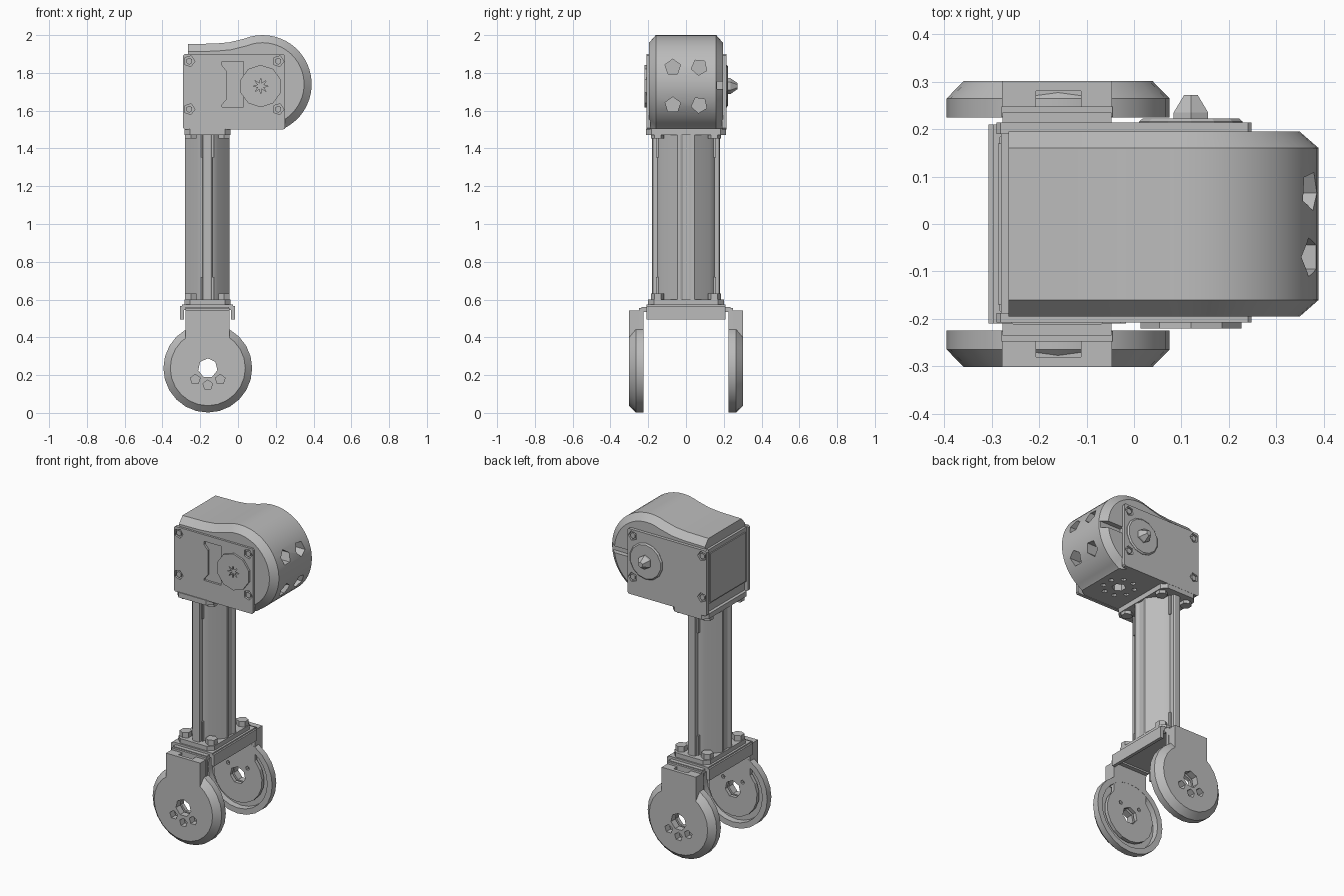
import bpy, bmesh, math

cube = bpy.data.objects.get("Cube")
if cube:
    bpy.data.objects.remove(cube, do_unlink=True)

grey = bpy.data.materials.new("machined_grey")
grey.use_nodes = True
TONE = (0.5, 0.5, 0.5, 1)
grey.diffuse_color = TONE
grey.node_tree.nodes["Principled BSDF"].inputs["Base Color"].default_value = TONE

LEG_X = -0.162            # centre line of leg and fork
WHEEL = (-0.16, 0.237)    # wheel centre in x, z
HUB = (0.12, 1.73)        # joint axis in x, z
place = {"x": lambda a, b, d: (d, a, b),
         "y": lambda a, b, d: (a, d, b),
         "z": lambda a, b, d: (a, b, d)}


def prism(name, pts, axis, lo, hi, lo_insets=(), hi_insets=()):
    """Extrude a flat outline; insets are (thickness, depth) steps on each cap."""
    bm = bmesh.new()
    low = [bm.verts.new(place[axis](a, b, lo)) for a, b in pts]
    high = [bm.verts.new(place[axis](a, b, hi)) for a, b in pts]
    caps = [bm.faces.new(low), bm.faces.new(high)]
    n = len(pts)
    for i in range(n):
        j = (i + 1) % n
        bm.faces.new((low[i], low[j], high[j], high[i]))
    bmesh.ops.recalc_face_normals(bm, faces=bm.faces[:])
    for cap, steps in zip(caps, (lo_insets, hi_insets)):
        for thick, depth in steps:
            bmesh.ops.inset_region(bm, faces=[cap], thickness=thick, depth=depth,
                                   use_even_offset=True)
    me = bpy.data.meshes.new(name)
    bm.to_mesh(me)
    bm.free()
    me.materials.append(grey)
    ob = bpy.data.objects.new(name, me)
    bpy.context.collection.objects.link(ob)
    return ob


def rect(a0, a1, b0, b1):
    return [(a0, b0), (a1, b0), (a1, b1), (a0, b1)]


def arc(c, r, start, end, n):
    angles = [math.radians(start + (end - start) * i / n) for i in range(n + 1)]
    return [(c[0] + r * math.cos(t), c[1] + r * math.sin(t)) for t in angles]


def ngon(c, r, n, turn=90):
    return arc(c, r, turn, turn + 360, n)[:-1]


def chamfered(a0, a1, b0, b1, c):
    return [(a0 + c, b0), (a1 - c, b0), (a1, b0 + c), (a1, b1 - c),
            (a1 - c, b1), (a0 + c, b1), (a0, b1 - c), (a0, b0 + c)]


def cut(ob, cutters):
    """Subtract the cutters, bake the result and discard them."""
    for c in cutters:
        mod = ob.modifiers.new("cut", "BOOLEAN")
        mod.operation = "DIFFERENCE"
        mod.solver = "EXACT"
        mod.object = c
    bpy.context.view_layer.update()
    deps = bpy.context.evaluated_depsgraph_get()
    baked = bpy.data.meshes.new_from_object(ob.evaluated_get(deps))
    ob.modifiers.clear()
    ob.data = baked
    for c in cutters:
        bpy.data.objects.remove(c, do_unlink=True)
    return ob


def mirror_copy(ob, name):
    """Copy a part to the opposite y side."""
    me = ob.data.copy()
    for v in me.vertices:
        v.co.y *= -1
    me.flip_normals()
    bpy.context.collection.objects.link(bpy.data.objects.new(name, me))


def smooth(ob, angle=30):
    bpy.ops.object.select_all(action="DESELECT")
    ob.select_set(True)
    bpy.context.view_layer.objects.active = ob
    bpy.ops.object.shade_smooth_by_angle(angle=math.radians(angle))


# Head shell: flat top running into a round nose, chamfered along top and nose only
outline = [(0.2, 1.45), (-0.32, 1.45), (-0.32, 1.952), (-0.12, 1.955), (-0.045, 1.962)]
outline += arc((0.13, 1.74), 0.26, 112, -62, 24)
shell = prism("head_shell", outline, "y", -0.16, 0.16, [(0.04, 0.035)], [(0.04, 0.035)])
holes = [prism("cutter", rect(-0.4, -0.265, 1.4, 2.1), "y", -0.3, 0.3),
         prism("cutter", rect(-0.4, 0.4, 1.4, 1.503), "y", -0.3, 0.3),
         prism("cutter", rect(0.24, 0.45, 1.715, 1.755), "y", 0.165, 0.3)]
holes += [prism("cutter", ngon((y, z), 0.043, 5, 90 + 30 * i), "x", 0.3, 0.5)
          for i, y in enumerate((-0.07, 0.07)) for z in (1.63, 1.83)]
holes.append(prism("cutter", ngon((0.11, 0), 0.04, 6), "z", 1.4, 1.55))
holes += [prism("cutter", ngon(p, 0.016, 5), "z", 1.4, 1.54)
          for p in ngon((0.11, 0), 0.09, 8, 22)]
smooth(cut(shell, holes), 25)

# Gearbox core behind the shell
prism("gearbox_core", rect(-0.28, 0.2, 1.56, 1.895), "y", -0.192, 0.197)
prism("end_panel", rect(-0.17, 0.17, 1.57, 1.87), "x", -0.287, -0.27)

# Side covers with screw pockets; the front one has a stepped window
SCREWS = [(x, z) for x in (-0.258, 0.213) for z in (1.608, 1.862)]
side_outline = chamfered(-0.29, 0.248, 1.5, 1.9, 0.008)


def pockets(lo, hi):
    return [prism("cutter", ngon(p, 0.03, 5, 70), "y", lo, hi) for p in SCREWS]


back = prism("back_cover", side_outline, "y", 0.19, 0.214)
cut(back, pockets(0.2, 0.3))
front = prism("front_cover", side_outline, "y", -0.208, -0.188)
window = [(-0.06, 1.66), (-0.085, 1.63), (-0.085, 1.62), (0.03, 1.62),
          (0.03, 1.86), (-0.085, 1.86), (-0.085, 1.84), (-0.06, 1.81)]
cut(front, pockets(-0.3, -0.196) + [prism("cutter", window, "y", -0.3, -0.193)])
for name, y0, y1 in (("front_cover_screw", -0.206, -0.19), ("back_cover_screw", 0.19, 0.212)):
    for x, z in SCREWS:
        prism(name, ngon((x, z), 0.018, 6), "y", y0, y1)

# Joint hubs on both sides
front_hub = prism("front_hub", ngon(HUB, 0.112, 10), "y", -0.22, -0.19, [(0.006, 0)])
star = [p for i in range(8) for p in (ngon(HUB, 0.042, 16)[2 * i],
                                      ngon(HUB, 0.015, 16)[2 * i + 1])]
cut(front_hub, [prism("cutter", star, "y", -0.3, -0.205)])
prism("back_hub", ngon(HUB, 0.112, 14), "y", 0.19, 0.216, (), [(0.008, 0.007)])
prism("back_hub_nut", ngon(HUB, 0.042, 6), "y", 0.21, 0.235, (), [(0.022, 0.037)])

# Flanges at both ends of the leg
for name, z0, z1, hy in (("upper_flange", 1.472, 1.503, 0.213),
                         ("lower_flange", 0.572, 0.6, 0.2)):
    prism(name, chamfered(LEG_X - 0.122, LEG_X + 0.122, -hy, hy, 0.03), "z", z0, z1)

# Leg: slim column, flat on the x sides and tapering to a rib front and back
quarter = [(0.11, 0.016), (0.118, 0.03), (0.118, 0.045), (0.088, 0.085), (0.055, 0.125),
           (0.036, 0.145), (0.026, 0.15), (0.024, 0.176), (0.016, 0.181)]
half = quarter + [(-x, y) for x, y in reversed(quarter)]
section = half + [(-x, -y) for x, y in half]
leg = prism("leg_column", [(LEG_X + x, y) for x, y in section], "z", 0.59, 1.48)
smooth(leg, 25)

# Locating tabs and bolts at the leg ends
for s in (-1, 1):
    for z0, z1 in ((0.59, 0.72), (1.352, 1.48)):
        prism("leg_tab", rect(LEG_X - 0.034, LEG_X + 0.034, z0, z1), "y", s * 0.13, s * 0.16)
    for x in (-0.088, 0.088):
        for z0, z1 in ((0.59, 0.632), (1.452, 1.48)):
            prism("flange_bolt", ngon((LEG_X + x, s * 0.15), 0.034, 6), "z", z0, z1)

# Fork: folded top plate with turned-down lips
prism("fork_plate", rect(LEG_X - 0.135, LEG_X + 0.135, -0.21, 0.21), "z", 0.545, 0.573)
for s in (-1, 1):
    edge = LEG_X + s * 0.135
    prism("fork_lip", rect(-0.21, 0.21, 0.495, 0.565), "x", edge - 0.01, edge + 0.01)
    prism("fork_shoulder", rect(LEG_X - 0.115, LEG_X + 0.115, 0.535, 0.56), "y",
          s * 0.2, s * 0.235)


# Fork arms and wheels, built on the back and mirrored to the front
def round_holes(radius, drop):
    spots = [(0, 0, 0.052, 7)]
    spots += [(x, z, radius, 5) for x, z in ((-0.066, drop), (0, drop - 0.03), (0.066, drop))]
    return [prism("cutter", ngon((WHEEL[0] + x, WHEEL[1] + z), r, n), "y", 0.1, 0.4)
            for x, z, r, n in spots]


arm_outline = [(LEG_X - 0.117, 0.555)] + arc(WHEEL, 0.165, 135, 405, 14)
arm_outline += [(LEG_X + 0.117, 0.555)]
arm = cut(prism("back_fork_arm", arm_outline, "y", 0.226, 0.248), round_holes(0.013, 0.06))
wheel = prism("back_wheel", ngon(WHEEL, 0.235, 24), "y", 0.225, 0.265,
              [(0.034, 0), (0.003, -0.035)], [(0.036, 0.037)])
cut(wheel, round_holes(0.027, -0.06))
smooth(wheel, 25)

# Neck cover: hollow behind its outer face
neck = prism("back_wheel_neck", rect(LEG_X - 0.116, LEG_X + 0.116, 0.39, 0.543), "y",
             0.24, 0.302)
cut(neck, [prism("cutter", rect(LEG_X - 0.045, LEG_X + 0.05, 0.46, 0.6), "y", 0.248, 0.28)])
for part in (arm, wheel, neck):
    mirror_copy(part, part.name.replace("back", "front"))
